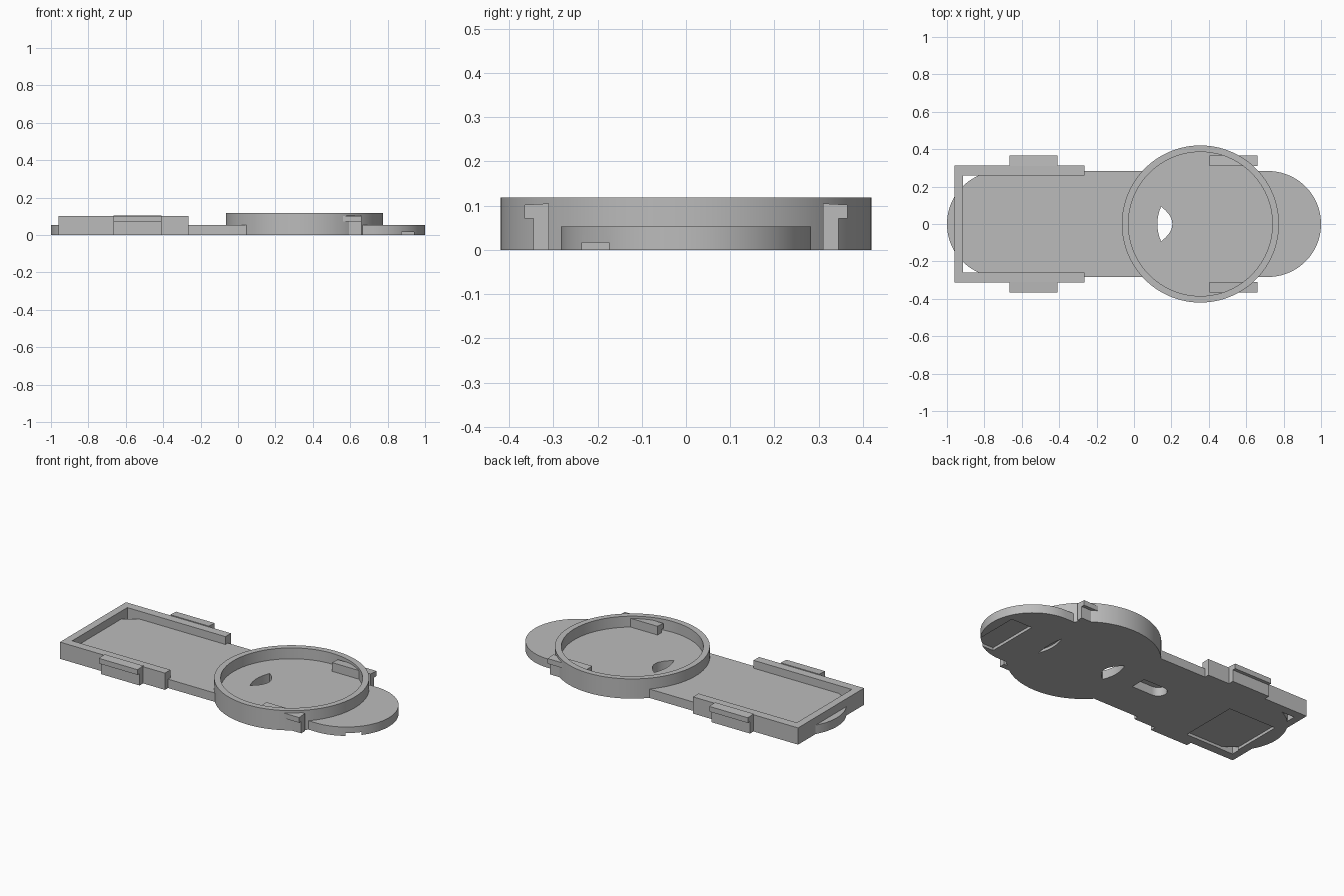
import bpy, bmesh, math

if "Cube" in bpy.data.objects:
    bpy.data.objects.remove(bpy.data.objects["Cube"])

grey = bpy.data.materials.new("mid_grey")
grey.diffuse_color = (0.5, 0.5, 0.5, 1)
grey.use_nodes = True
grey.node_tree.nodes["Principled BSDF"].inputs["Base Color"].default_value = grey.diffuse_color


def prism(name, outline, z0, z1, axis="z"):
    """Extrude a closed outline along z, or along x for (y, z) outlines."""
    bm = bmesh.new()
    if axis == "z":
        verts = [bm.verts.new((a, b, z0)) for a, b in outline]
        move = (0, 0, z1 - z0)
    else:
        verts = [bm.verts.new((z0, a, b)) for a, b in outline]
        move = (z1 - z0, 0, 0)
    face = bm.faces.new(verts)
    out = bmesh.ops.extrude_face_region(bm, geom=[face])
    bmesh.ops.translate(bm, vec=move, verts=[g for g in out["geom"] if isinstance(g, bmesh.types.BMVert)])
    bmesh.ops.recalc_face_normals(bm, faces=bm.faces)
    mesh = bpy.data.meshes.new(name)
    bm.to_mesh(mesh)
    bm.free()
    mesh.materials.append(grey)
    ob = bpy.data.objects.new(name, mesh)
    bpy.context.collection.objects.link(ob)
    return ob


def arc(cx, cy, r, a0, a1, n):
    steps = [math.radians(a0 + (a1 - a0) * i / n) for i in range(n + 1)]
    return [(cx + r * math.cos(a), cy + r * math.sin(a)) for a in steps]


def rect(x0, x1, y0, y1):
    return [(x0, y0), (x1, y0), (x1, y1), (x0, y1)]


def lens(tip_x, left, right, half, n=16):
    """Pointed oval with tips at (tip_x, +-half)."""
    ts = [-1 + 2 * i / n for i in range(n + 1)]
    right_side = [(tip_x + (right - tip_x) * (1 - t * t), half * t) for t in ts]
    left_side = [(tip_x + (left - tip_x) * (1 - t * t), half * t) for t in ts[::-1]]
    return right_side + left_side[1:-1]


def boolean(target, tool, operation):
    mod = target.modifiers.new("bool", "BOOLEAN")
    mod.operation, mod.solver, mod.object = operation, "EXACT", tool
    bpy.context.view_layer.objects.active = target
    bpy.ops.object.modifier_apply(modifier=mod.name)
    bpy.data.objects.remove(tool)


def smooth(ob):
    bpy.ops.object.select_all(action="DESELECT")
    ob.select_set(True)
    bpy.context.view_layer.objects.active = ob
    bpy.ops.object.shade_smooth_by_angle(angle=math.radians(30))


BASE = 0.053          # plate thickness
CUP_X = 0.355         # centre of the round holder
END = 0.717           # centre of the rounded ends

# Long plate with rounded ends, joined with the round holder
plate = prism("base_plate", arc(END, 0, 0.283, -90, 90, 48) + arc(-END, 0, 0.283, 90, 270, 48), 0, BASE)
cup = prism("round_holder", arc(CUP_X, 0, 0.42, 0, 360, 128)[:-1], 0, 0.118)
boolean(plate, cup, "UNION")
well = prism("well", arc(CUP_X, 0, 0.385, 0, 360, 128)[:-1], BASE, 0.3)
boolean(plate, well, "DIFFERENCE")

# Through openings: rounded slot and pointed oval
slot = [(-0.03, -0.05), (-0.03, 0.05)] + arc(-0.17, 0, 0.05, 90, 270, 16)
boolean(plate, prism("slot", slot, -0.1, BASE), "DIFFERENCE")
boolean(plate, prism("oval", lens(0.145, 0.125, 0.205, 0.093), -0.1, BASE + 0.02), "DIFFERENCE")

# Shallow recesses on the underside
for outline in (rect(0.8, 0.94, -0.235, 0.09),
                rect(-0.91, -0.59, -0.258, 0.105),
                lens(0.595, 0.575, 0.605, 0.1)):
    boolean(plate, prism("recess", outline, -0.1, 0.017), "DIFFERENCE")
smooth(plate)

# Three-sided tray wall
wall = [(-0.265, 0.312), (-0.96, 0.312), (-0.96, -0.312), (-0.265, -0.312),
        (-0.265, -0.26), (-0.915, -0.26), (-0.915, 0.26), (-0.265, 0.26)]
prism("tray_wall", wall, 0, 0.1)

# Hooked clips on both sides
hook = [(0.31, 0), (0.345, 0), (0.345, 0.071), (0.365, 0.071), (0.365, 0.102), (0.31, 0.105)]
for place, x0, x1 in (("tray", -0.665, -0.41), ("holder", 0.405, 0.66)):
    for side, s in (("front", -1), ("back", 1)):
        prism(f"{place}_clip_{side}", [(s * y, z) for y, z in hook], x0, x1, axis="x")
